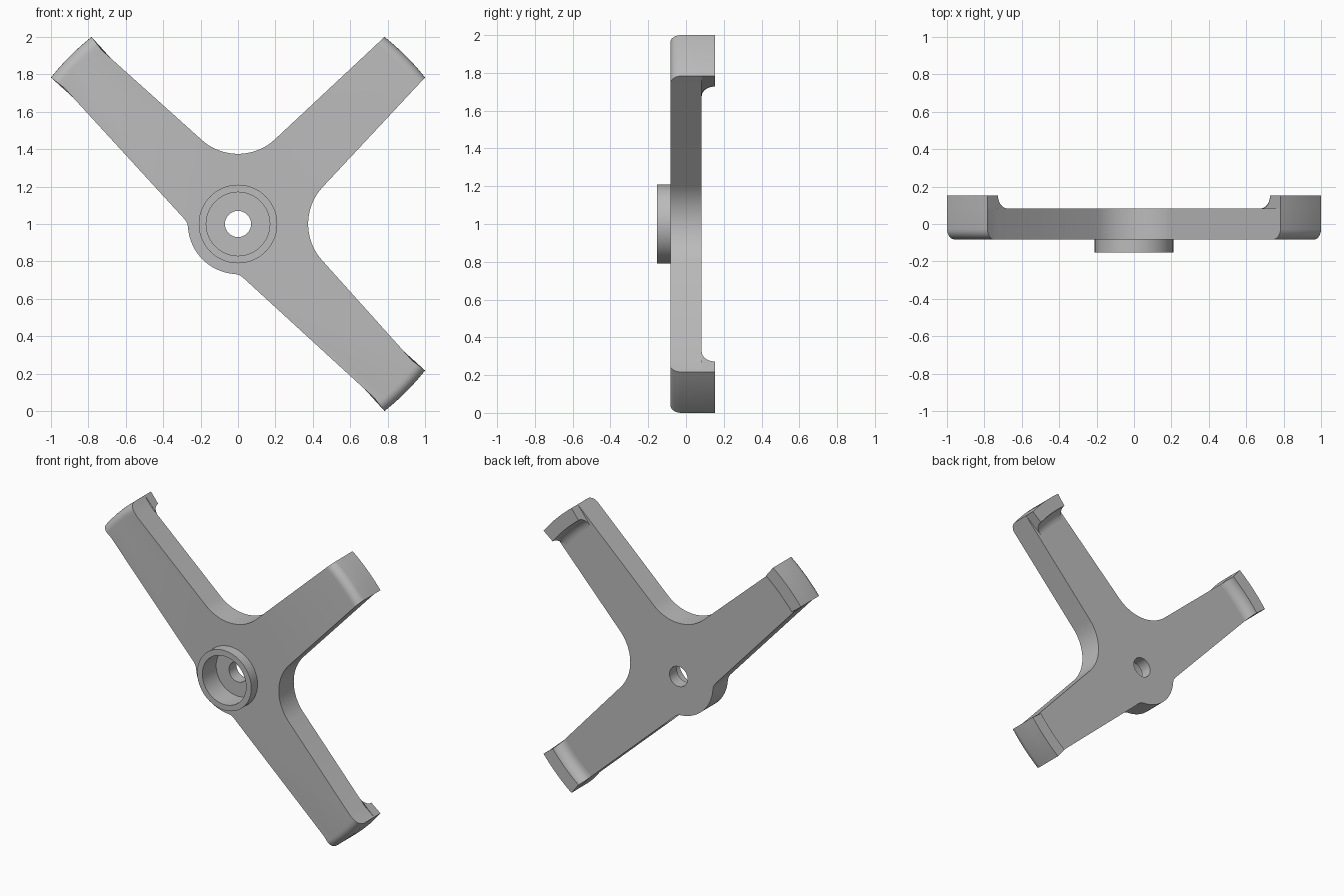
import bpy, bmesh
from math import sin, cos, asin, radians, pi
from mathutils import Vector

if "Cube" in bpy.data.objects:
    bpy.data.objects.remove(bpy.data.objects["Cube"])

HALF, DEEP = 0.083, 0.153          # plate half thickness, overall half depth
TIP, LUG = 1.27, 1.18              # outer and inner radius of the end lugs
SPREAD = radians(6.93)             # half angle of each lug
STEPS = 10

grey = bpy.data.materials.new("satin_grey")
grey.use_nodes = True
colour = (0.5, 0.5, 0.5, 1)
grey.diffuse_color = colour
grey.node_tree.nodes["Principled BSDF"].inputs["Base Color"].default_value = colour


def polar(r, a, y):
    return Vector((r * cos(a), y, 1 + r * sin(a)))


def span(a, b, n):
    return [a + (b - a) * i / n for i in range(n + 1)]


def finish(name, bm):
    bmesh.ops.recalc_face_normals(bm, faces=bm.faces)
    mesh = bpy.data.meshes.new(name)
    bm.to_mesh(mesh)
    bm.free()
    mesh.materials.append(grey)
    ob = bpy.data.objects.new(name, mesh)
    bpy.context.collection.objects.link(ob)
    return ob


def smooth(ob):
    bpy.ops.object.select_all(action="DESELECT")
    ob.select_set(True)
    bpy.context.view_layer.objects.active = ob
    bpy.ops.object.shade_smooth_by_angle(angle=radians(30))


def lathe(name, profile, closed):
    """Turn a (radius, y) profile round the hub axis."""
    bm = bmesh.new()
    vs = [bm.verts.new((r, y, 1)) for r, y in profile]
    pairs = list(zip(vs, vs[1:] + vs[:1]))
    edges = [bm.edges.new(p) for p in (pairs if closed else pairs[:-1])]
    bmesh.ops.spin(bm, geom=vs + edges, cent=(0, 0, 1), axis=(0, 1, 0),
                   angle=2 * pi, steps=64, use_merge=True)
    bmesh.ops.remove_doubles(bm, verts=bm.verts, dist=1e-5)
    return finish(name, bm)


# Plate outline, counter-clockwise from the right-hand web
def tip(deg, flared):
    mid = radians(deg)
    pts = [polar(TIP, a, -HALF) for a in span(mid - SPREAD, mid + SPREAD, STEPS)]
    if flared:
        pts = [polar(LUG, mid - SPREAD, -HALF)] + pts + [polar(LUG, mid + SPREAD, -HALF)]
    return pts


web = [(0.665 - 0.29 * cos(t), 0.29 * sin(t))
       for t in span(-radians(43.5), radians(43.5), 20)]
outline = [Vector((x, -HALF, 1 + z)) for x, z in web]
outline += tip(45, False)
outline += [Vector((z, -HALF, 1 + x)) for x, z in reversed(web)]
outline += tip(135, True)
outline += [Vector((-0.285, -HALF, 1.025)), Vector((-0.272, -HALF, 1.005))]
outline += [polar(0.268, a, -HALF) for a in span(radians(184), radians(266), 20)]
outline += [Vector((0.005, -HALF, 0.728)), Vector((0.025, -HALF, 0.715))]
outline += tip(315, True)

# Three-armed plate with rounded front edges at the tips
bm = bmesh.new()
face = bm.faces.new([bm.verts.new(p) for p in outline])
new = bmesh.ops.extrude_face_region(bm, geom=[face])["geom"]
bmesh.ops.translate(bm, vec=(0, 2 * HALF, 0),
                    verts=[g for g in new if isinstance(g, bmesh.types.BMVert)])
if not face.is_valid or len(bm.faces) < len(outline) + 2:
    bm.faces.new([v for v in bm.verts if v.co.y < 0])
bmesh.ops.recalc_face_normals(bm, faces=bm.faces)
hub_point = Vector((0, -HALF, 1))
rim = [e for e in bm.edges
       if all(v.co.y < 0 and (v.co - hub_point).length > TIP - 0.01 for v in e.verts)]
bmesh.ops.bevel(bm, geom=rim, offset=0.055, segments=6, profile=0.5,
                affect="EDGES", clamp_overlap=False)
plate = finish("three_arm_plate", bm)

# Bearing pocket and through hole
cutter = lathe("pocket_cutter", [(0, -0.3), (0.17, -0.3), (0.17, 0),
                                 (0.07, 0), (0.07, 0.3), (0, 0.3)], False)
cutter.hide_render = True
cut = plate.modifiers.new("pocket", "BOOLEAN")
cut.operation, cut.solver, cut.object = "DIFFERENCE", "EXACT", cutter
bpy.ops.object.select_all(action="DESELECT")
bpy.context.view_layer.objects.active = plate
plate.select_set(True)
bpy.ops.object.modifier_apply(modifier=cut.name)
bpy.data.objects.remove(cutter)
smooth(plate)

# Raised collar on the front
smooth(lathe("hub_collar", [(0.17, -HALF), (0.17, -DEEP),
                            (0.21, -DEEP), (0.21, -HALF)], True))


# End lugs on the back, with a hollow fillet down to the arm
def end_lug(name, deg, flush):
    rise = DEEP - HALF
    profile = [(TIP, HALF), (TIP, DEEP)]
    profile += [(LUG - rise + rise * cos(t), DEEP - rise * sin(t))
                for t in span(0, pi / 2, 8)]
    bm = bmesh.new()
    rows = []
    for r, y in profile:
        half = SPREAD
        if flush and r < LUG:
            half = asin((LUG * sin(SPREAD) + 0.041 * (LUG - r)) / r)
        mid = radians(deg)
        rows.append([bm.verts.new(polar(r, a, y))
                     for a in span(mid - half, mid + half, STEPS)])
    for a, b in zip(rows, rows[1:]):
        for i in range(STEPS):
            bm.faces.new((a[i], a[i + 1], b[i + 1], b[i]))
    for side in (0, -1):
        bm.faces.new([row[side] for row in rows])
    smooth(finish(name, bm))


end_lug("upper_left_lug", 45, False)
end_lug("upper_right_lug", 135, True)
end_lug("lower_left_lug", 315, True)
